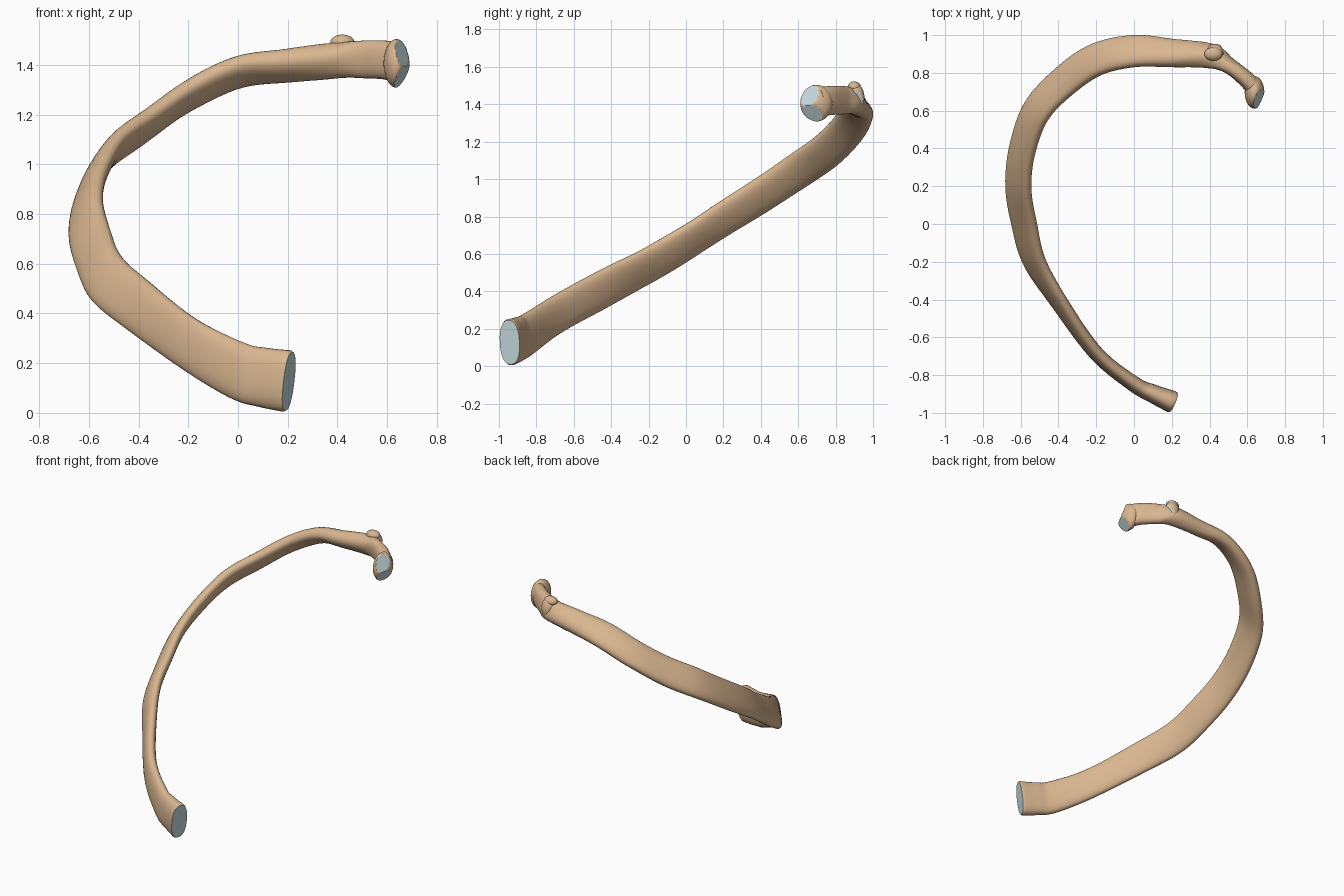
import bpy, bmesh, math
from mathutils import Vector

if "Cube" in bpy.data.objects:
    bpy.data.objects.remove(bpy.data.objects["Cube"])


def material(name, colour):
    m = bpy.data.materials.new(name)
    m.diffuse_color = (*colour, 1)
    m.use_nodes = True
    m.node_tree.nodes["Principled BSDF"].inputs["Base Color"].default_value = m.diffuse_color
    return m


bone = material("bone", (0.70, 0.47, 0.28))
cartilage = material("cartilage", (0.56, 0.70, 0.72))


def finish(bm, name, angle=35):
    bmesh.ops.recalc_face_normals(bm, faces=bm.faces[:])
    mesh = bpy.data.meshes.new(name)
    bm.to_mesh(mesh)
    bm.free()
    mesh.materials.append(bone)
    mesh.materials.append(cartilage)
    ob = bpy.data.objects.new(name, mesh)
    bpy.context.collection.objects.link(ob)
    bpy.ops.object.select_all(action='DESELECT')
    ob.select_set(True)
    bpy.context.view_layer.objects.active = ob
    bpy.ops.object.shade_smooth_by_angle(angle=math.radians(angle))
    return ob


# Stations along the rib: x, y, z, half height, half thickness, inward lean
stations = [
    (0.205, -0.943, 0.127, 0.125, 0.060, 0),
    (0.10, -0.898, 0.143, 0.120, 0.049, 0),
    (0.00, -0.847, 0.170, 0.115, 0.042, 2),
    (-0.20, -0.685, 0.280, 0.104, 0.038, 5),
    (-0.40, -0.410, 0.430, 0.107, 0.038, 13),
    (-0.528, -0.20, 0.540, 0.107, 0.039, 25),
    (-0.582, 0.00, 0.658, 0.105, 0.039, 32),
    (-0.612, 0.20, 0.787, 0.103, 0.039, 34),
    (-0.590, 0.40, 0.912, 0.102, 0.040, 37),
    (-0.515, 0.60, 1.045, 0.102, 0.042, 42),
    (-0.370, 0.755, 1.155, 0.100, 0.044, 48),
    (-0.20, 0.870, 1.275, 0.096, 0.046, 56),
    (0.00, 0.915, 1.370, 0.092, 0.048, 60),
    (0.20, 0.905, 1.397, 0.080, 0.055, 55),
    (0.40, 0.890, 1.418, 0.072, 0.060, 30),
    (0.50, 0.840, 1.422, 0.076, 0.042, 8),
    (0.59, 0.770, 1.420, 0.078, 0.044, 0),
    (0.645, 0.710, 1.408, 0.080, 0.046, 0),
]


def interpolate(pts, steps):
    out = []
    n = len(pts)
    for i in range(n - 1):
        a, b, c, d = (pts[max(0, min(n - 1, i + k))] for k in (-1, 0, 1, 2))
        for s in range(steps):
            t = s / steps
            out.append([0.5 * (2 * q + (r - p) * t + (2 * p - 5 * q + 4 * r - w) * t * t
                               + (3 * q - p - 3 * r + w) * t ** 3)
                        for p, q, r, w in zip(a, b, c, d)])
    out.append(list(pts[-1]))
    return out


# Shaft: leaning rounded section swept along the stations
path = interpolate(stations, 7)
SIDES = 32
bm = bmesh.new()
rings = []
for i, (x, y, z, h, t, lean) in enumerate(path):
    lo, hi = path[max(0, i - 2)], path[min(len(path) - 1, i + 2)]
    tangent = (Vector(hi[:3]) - Vector(lo[:3])).normalized()
    inward = Vector((tangent.y, -tangent.x, 0)).normalized()
    up = inward.cross(tangent).normalized()
    a = math.radians(lean)
    tall = up * math.cos(a) + inward * math.sin(a)
    wide = inward * math.cos(a) - up * math.sin(a)
    k = 0.95 if i == 0 else 1
    ring = []
    for j in range(SIDES):
        u = 2 * math.pi * j / SIDES
        c, s = math.cos(u), math.sin(u)
        c = math.copysign(abs(c) ** 0.85, c)
        s = math.copysign(abs(s) ** 0.85, s)
        ring.append(bm.verts.new(Vector((x, y, z)) + k * (wide * t * c + tall * h * s)))
    rings.append(ring)
for r0, r1 in zip(rings, rings[1:]):
    for j in range(SIDES):
        n = (j + 1) % SIDES
        bm.faces.new((r0[j], r0[n], r1[n], r1[j]))
bm.faces.new(rings[0]).material_index = 1
bm.faces.new(rings[-1])
finish(bm, "rib_shaft")


# Knobs: ellipsoids flattened by joint facets (normal, distance from centre)
def knob(name, centre, radii, facets):
    bm = bmesh.new()
    bmesh.ops.create_uvsphere(bm, u_segments=40, v_segments=28, radius=1)
    for v in bm.verts:
        v.co = Vector(p * r for p, r in zip(v.co, radii))
    for normal, dist in facets:
        n = Vector(normal).normalized()
        for v in bm.verts:
            v.co -= n * max(0, v.co.dot(n) - dist)
        for f in bm.faces:
            if all(v.co.dot(n) > dist - 1e-4 for v in f.verts):
                f.material_index = 1
    for v in bm.verts:
        v.co += Vector(centre)
    finish(bm, name)


knob("rib_head", (0.638, 0.697, 1.406), (0.052, 0.086, 0.098),
     [((0.85, -0.45, 0.35), 0.046), ((0.85, -0.3, -0.55), 0.048)])
knob("tubercle", (0.430, 0.908, 1.435), (0.050, 0.046, 0.075),
     [((1, 0.25, -0.15), 0.036)])
knob("tubercle_crest", (0.420, 0.900, 1.492), (0.048, 0.036, 0.030), [])
